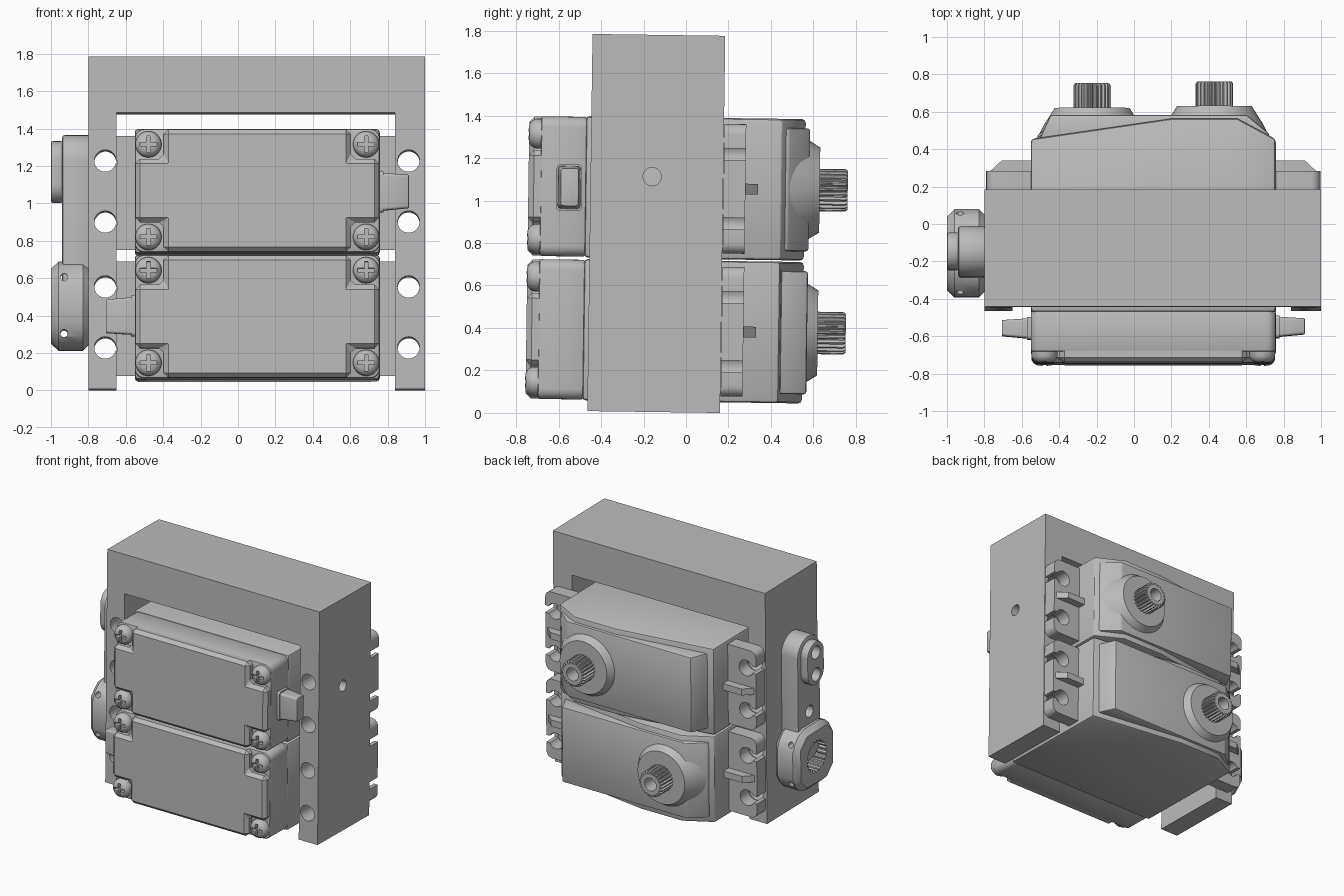
import bpy, bmesh, math
from mathutils import Matrix, Vector

if "Cube" in bpy.data.objects:
    bpy.data.objects.remove(bpy.data.objects["Cube"])

gray = bpy.data.materials.new("plain_gray")
gray.use_nodes = True
COLOR = (0.5, 0.5, 0.5, 1)
gray.diffuse_color = COLOR
gray.node_tree.nodes["Principled BSDF"].inputs["Base Color"].default_value = COLOR

AXES = {"x": lambda a, b, d: (d, a, b), "y": lambda a, b, d: (a, d, b), "z": lambda a, b, d: (a, b, d)}
parts = []


def link(name, mesh):
    ob = bpy.data.objects.new(name, mesh)
    bpy.context.collection.objects.link(ob)
    parts.append(ob)
    return ob


def loft(name, sections, axis):
    """Closed solid through (outline, depth) sections along an axis."""
    bm = bmesh.new()
    rings = [[bm.verts.new(AXES[axis](a, b, d)) for a, b in pts] for pts, d in sections]
    for lo, hi in zip(rings, rings[1:]):
        for i in range(len(lo)):
            j = (i + 1) % len(lo)
            bm.faces.new((lo[i], lo[j], hi[j], hi[i]))
    bm.faces.new(rings[0])
    bm.faces.new(rings[-1])
    bmesh.ops.recalc_face_normals(bm, faces=bm.faces)
    mesh = bpy.data.meshes.new(name)
    bm.to_mesh(mesh)
    bm.free()
    mesh.materials.append(gray)
    return link(name, mesh)


def prism(name, pts, axis, lo, hi):
    return loft(name, [(pts, lo), (pts, hi)], axis)


def rect(a, b, c, d):
    return [(a, c), (b, c), (b, d), (a, d)]


def circle(a, b, r, n=32):
    return [(a + r * math.cos(math.tau * i / n), b + r * math.sin(math.tau * i / n)) for i in range(n)]


def splined(a, b, r, depth, teeth):
    n = teeth * 4
    return [(a + (r - depth * (i % 4 > 1)) * math.cos(math.tau * i / n),
             b + (r - depth * (i % 4 > 1)) * math.sin(math.tau * i / n)) for i in range(n)]


def round_rect(a, b, c, d, r, n=6):
    pts = []
    for k, (u, v) in enumerate([(b - r, d - r), (a + r, d - r), (a + r, c + r), (b - r, c + r)]):
        for i in range(n + 1):
            t = math.pi / 2 * (k + i / n)
            pts.append((u + r * math.cos(t), v + r * math.sin(t)))
    return pts


def bake(ob):
    mesh = bpy.data.meshes.new_from_object(ob.evaluated_get(bpy.context.evaluated_depsgraph_get()))
    ob.modifiers.clear()
    ob.data = mesh
    return ob


def bevel(ob, width, segments=2):
    m = ob.modifiers.new("bevel", "BEVEL")
    m.width, m.segments, m.limit_method = width, segments, "ANGLE"
    return bake(ob)


def cut(ob, *cutters):
    for c in cutters:
        m = ob.modifiers.new("cut", "BOOLEAN")
        m.operation, m.object, m.solver = "DIFFERENCE", c, "EXACT"
    bake(ob)
    for c in cutters:
        parts.remove(c)
        bpy.data.objects.remove(c)
    return ob


# Servo, built around its own centre line
W, H, SHAFT = 0.655, 0.333, 0.327
body = prism("servo_body", [(-W, -0.49), (W, -0.49), (W, 0.435), (0.45, 0.545), (0.1, 0.545), (-W, 0.435)],
             "z", -H, H)
bevel(body, 0.018)
bevel(prism("servo_lid", round_rect(-W, W, -H + 0.004, H - 0.004, 0.05), "y", -0.70, -0.485), 0.01)
u, v, a, b = 0.5, 0.17, W - 0.004, H - 0.006
plus = [(u, -b), (u, -v), (a, -v), (a, v), (u, v), (u, b), (-u, b), (-u, v), (-a, v), (-a, -v), (-u, -v), (-u, -b)]
bevel(prism("servo_front_plate", plus, "y", -0.757, -0.66), 0.025, 1)

# Raised rear panel, boss and splined shaft
panel = prism("servo_panel", [(-0.62, 0.41), (-0.55, 0.565), (0.5, 0.565), (0.62, 0.465), (0.62, 0.41)],
              "z", -0.29, 0.29)
bevel(panel, 0.012)
loft("servo_boss", [(circle(SHAFT, 0, r, 48), y) for r, y in
                    ((0.29, 0.46), (0.26, 0.52), (0.225, 0.575), (0.2, 0.615))], "y")
shaft = loft("servo_shaft", [(splined(SHAFT, 0, r, 0.014, 24), y) for r, y in
                             ((0.1, 0.60), (0.1, 0.735), (0.092, 0.747))], "y")
cut(shaft, prism("bore", circle(SHAFT, 0, 0.05), "y", 0.64, 0.8))

for s, side in ((1, "left"), (-1, "right")):
    # Slotted mounting ear with its rib
    lo, hi = sorted((s * 0.6, s * 0.893))
    ear = prism("ear_" + side, round_rect(lo, hi, -0.305, 0.305, 0.05), "y", 0.162, 0.265)
    cutters = []
    for z in (-0.163, 0.163):
        slot_lo, slot_hi = sorted((s * 0.81, s * 1))
        cutters += [prism("hole", circle(s * 0.81, z, 0.06), "y", 0.1, 0.3),
                    prism("slot", rect(slot_lo, slot_hi, z - 0.027, z + 0.027), "y", 0.09, 0.31)]
    cut(ear, *cutters)
    prism("ear_rib_" + side, [(s * 0.64, 0.26), (s * 0.88, 0.26), (s * 0.81, 0.325), (s * 0.64, 0.325)],
          "z", -0.025, 0.025)
    # Corner screws with cross recess
    for z in (-0.2475, 0.2475):
        screw = loft("screw_" + side, [(circle(s * 0.582, z, r), y) for r, y in
                     ((0.07, -0.69), (0.07, -0.725), (0.06, -0.745), (0.042, -0.757), (0.02, -0.76))], "y")
        l, t = 0.045, 0.01
        x = s * 0.582
        cross = [(t, -l), (t, -t), (l, -t), (l, t), (t, t), (t, l), (-t, l), (-t, t), (-l, t), (-l, -t), (-t, -t), (-t, -l)]
        cut(screw, prism("cross", [(x + p, z + q) for p, q in cross], "y", -0.8, -0.728))

# Cable exit
prism("cable_collar", round_rect(-0.625, -0.505, -0.115, 0.105, 0.02), "x", 0.64, 0.675)
bevel(loft("cable_plug", [(round_rect(-0.62, -0.51, -0.107, 0.097, 0.015), 0.65),
                          (round_rect(-0.605, -0.52, -0.092, 0.087, 0.015), 0.81)], "x"), 0.005)

# Place the upper servo and a half-turned lower copy
UPPER = Matrix.Translation((0.103, 0, 1.058))
LOWER = Matrix.Translation((0.103, 0, 0.385)) @ Matrix.Rotation(math.pi, 4, "Y")
for ob in list(parts):
    copy = link("lower_" + ob.name, ob.data)
    copy.matrix_world = LOWER
    ob.name = "upper_" + ob.name
    ob.matrix_world = UPPER

# U-shaped bracket with mounting holes
frame = prism("bracket", [(-0.8, 0.002), (-0.65, 0.002), (-0.65, 1.478), (0.84, 1.478), (0.84, 0.002),
                          (1, 0.002), (1, 1.778), (-0.8, 1.778)], "y", -0.465, 0.16)
cutters = [prism("hole", circle(x, z, 0.0585), "y", -0.6, 0.3)
           for x in (-0.71, 0.912) for z in (0.222, 0.548, 0.895, 1.221)]
cut(frame, prism("side_hole", circle(-0.175, 1.11, 0.043), "x", 0.8, 1.1), *cutters)

# Side arm with pad, and splined clamp below
Y = -0.163
arm = bevel(prism("side_arm", round_rect(Y - 0.135, Y + 0.135, 0.4, 1.362, 0.134, 10), "x", -0.94, -0.79), 0.012)
cut(arm, prism("arm_hole", circle(Y, 0.78, 0.045), "x", -1.1, -0.82),
    *[prism("pad_hole", circle(Y, z, 0.05), "x", -1.1, -0.86) for z in (1.08, 1.25)])
pad = bevel(prism("arm_pad", round_rect(Y - 0.1, Y + 0.1, 1.0, 1.33, 0.099, 10), "x", -1, -0.935), 0.01)
cut(pad, *[prism("pad_hole", circle(Y, z, 0.05), "x", -1.1, -0.9) for z in (1.08, 1.25)])
clamp = bevel(prism("clamp", round_rect(Y - 0.235, Y + 0.235, 0.21, 0.685, 0.1, 1), "x", -1, -0.79), 0.04, 1)
cut(clamp, prism("spline_hole", splined(Y, 0.45, 0.12, 0.012, 20), "x", -1.1, -0.82),
    *[prism("screw_hole", circle(-0.93, z, 0.02, 16), "y", -0.6, 0.3) for z in (0.3, 0.6)])

# Slight lean of the whole assembly, with smooth shading on round surfaces
lean = Matrix.Rotation(math.radians(-0.8), 4, "X")
for ob in parts:
    ob.matrix_world = lean @ ob.matrix_world
    for p in ob.data.polygons:
        p.use_smooth = True
    ob.data.set_sharp_from_angle(angle=math.radians(30))
